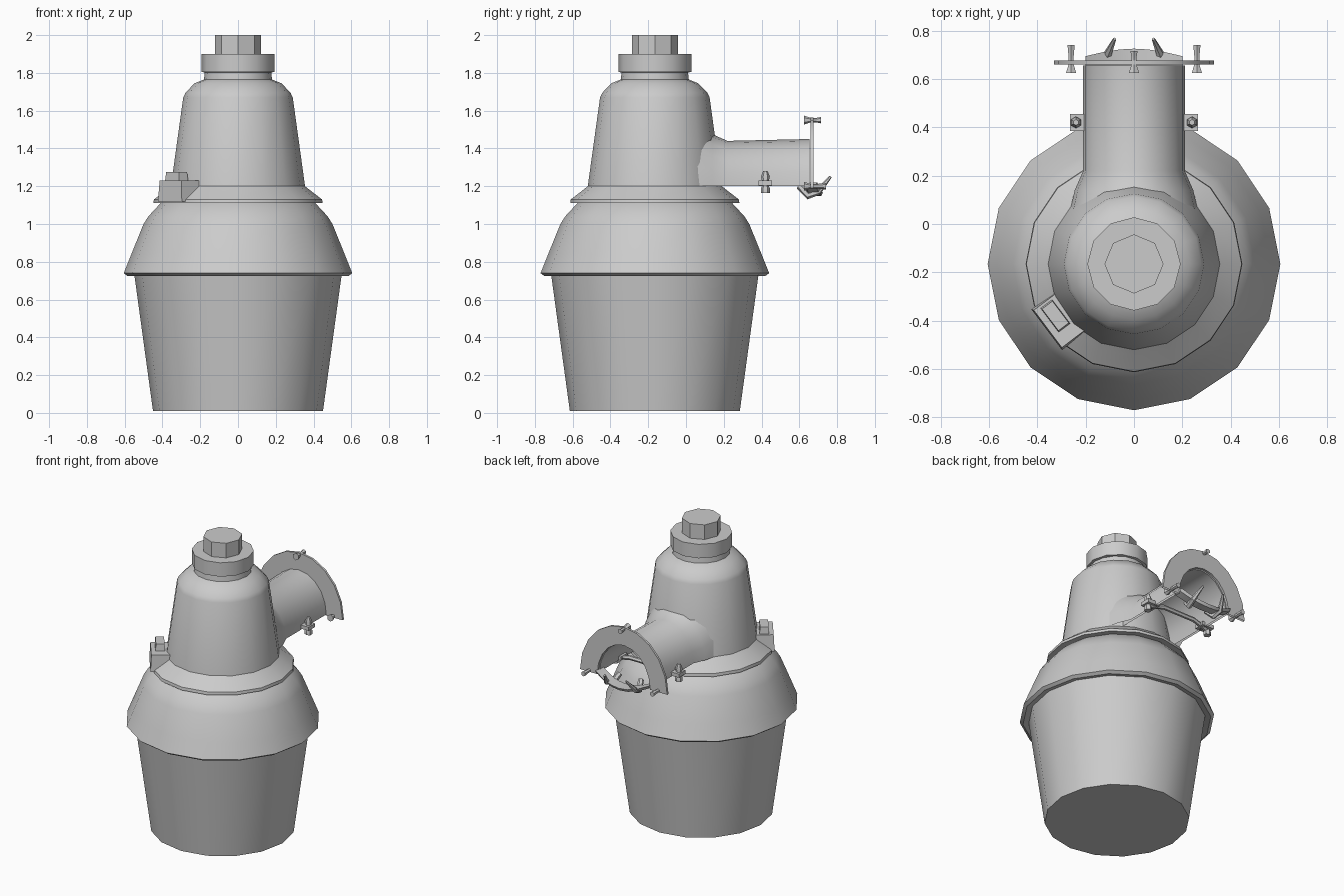
import bpy, bmesh, math
from mathutils import Vector, Matrix

if "Cube" in bpy.data.objects:
    bpy.data.objects.remove(bpy.data.objects["Cube"])

CY = -0.165  # lamp axis in y


def make(name, verts, faces, angle=40):
    me = bpy.data.meshes.new(name)
    me.from_pydata([tuple(v) for v in verts], [], faces)
    bm = bmesh.new()
    bm.from_mesh(me)
    bmesh.ops.recalc_face_normals(bm, faces=bm.faces)
    bm.to_mesh(me)
    bm.free()
    ob = bpy.data.objects.new(name, me)
    bpy.context.collection.objects.link(ob)
    bpy.ops.object.select_all(action='DESELECT')
    ob.select_set(True)
    bpy.context.view_layer.objects.active = ob
    bpy.ops.object.shade_smooth_by_angle(angle=math.radians(angle))
    return ob


def loft(name, rings, closed=True, caps=(False, False), angle=40):
    n = len(rings[0])
    verts = [v for r in rings for v in r]
    faces = [(i*n + j, i*n + (j+1) % n, (i+1)*n + (j+1) % n, (i+1)*n + j)
             for i in range(len(rings)-1) for j in range(n if closed else n-1)]
    if caps[0]:
        faces.append(tuple(range(n)))
    if caps[1]:
        faces.append(tuple(range((len(rings)-1)*n, len(rings)*n)))
    return make(name, verts, faces, angle)


def lathe(name, profile, sides=16, caps=(False, False)):
    def ring(r, z):
        return [(r*math.sin(2*math.pi*k/sides), CY - r*math.cos(2*math.pi*k/sides), z)
                for k in range(sides)]
    return loft(name, [ring(*p) for p in profile], caps=caps)


def rod(name, points, radii, sides=6):
    pts = [Vector(p) for p in points]
    rings = []
    for i, p in enumerate(pts):
        d = (pts[min(i+1, len(pts)-1)] - pts[max(i-1, 0)]).normalized()
        side = d.cross(Vector((1, 0, 0)) if abs(d.x) < 0.8 else Vector((0, 0, 1))).normalized()
        up = d.cross(side)
        rings.append([p + radii[i]*(side*math.cos(a) + up*math.sin(a))
                      for a in [2*math.pi*k/sides for k in range(sides)]])
    return loft(name, rings, caps=(True, True))


def box(name, size, taper, loc, rot):
    m = Matrix.Translation(loc) @ Matrix.Rotation(rot, 4, 'Z')
    rings = []
    for z, s in ((0, 1), (size[2], taper)):
        rings.append([m @ Vector((x*size[0]/2*s, y*size[1]/2*s, z))
                      for x, y in ((-1, -1), (1, -1), (1, 1), (-1, 1))])
    return loft(name, rings, caps=(True, True))


# Lamp body, from the refractor up to the photocell
lathe("refractor", [(0.45, 0.01), (0.55, 0.74)], caps=(True, False))
lathe("reflector_dome", [(0.54, 0.735), (0.585, 0.725), (0.605, 0.74), (0.565, 0.84),
                         (0.50, 1.0), (0.475, 1.04), (0.41, 1.11), (0.36, 1.13)])
lathe("housing", [(0.39, 1.115), (0.448, 1.11), (0.445, 1.13), (0.38, 1.18), (0.355, 1.20),
                  (0.29, 1.67), (0.278, 1.695), (0.23, 1.745), (0.18, 1.765), (0.175, 1.81)], caps=(False, True))
lathe("collar", [(0.165, 1.80), (0.193, 1.805), (0.193, 1.90), (0.12, 1.90)], 12, (True, True))
lathe("photocell", [(0.122, 1.89), (0.122, 2.0)], 8, (True, True))

# Arched arm, open underneath, flaring into the housing
STEPS = 10


def arch(y, hw, h, base=1.2):
    return [(-hw*math.cos(math.pi*k/STEPS), y, base + h*math.sin(math.pi*k/STEPS))
            for k in range(STEPS+1)]


outer = [arch(0.03, 0.27, 0.37), arch(0.14, 0.245, 0.275), arch(0.22, 0.21, 0.24), arch(0.655, 0.21, 0.25)]
inner = [arch(0.655, 0.195, 0.235), arch(0.1, 0.195, 0.235)]
loft("arm", outer + inner, closed=False)

# Arch-shaped mounting plate
loft("mounting_plate", [arch(y, hw, h, 1.19) for y, hw, h in
                        ((0.66, 0.2, 0.25), (0.66, 0.33, 0.375), (0.675, 0.33, 0.375),
                         (0.675, 0.2, 0.25), (0.66, 0.2, 0.25))], closed=False, angle=30)


# Screws through the plate, teardrop heads at both ends
def screw(name, x, z):
    rod(name, [(x, 0.625, z), (x, 0.66, z), (x, 0.69, z), (x, 0.74 if x else 0.715, z)],
        [0.024, 0.012, 0.012, 0.017])


screw("top_screw", 0, 1.55)
for s, side in ((-1, "left"), (1, "right")):
    screw(side + "_screw", 0.26*s, 1.20)
    # strap prong pointing backward
    rod(side + "_prong", [(0.08*s, 0.60, 1.20), (0.10*s, 0.65, 1.15), (0.11*s, 0.70, 1.17),
                          (0.08*s, 0.765, 1.25)], [0.018, 0.02, 0.018, 0.007])
    # clamp bolt and lug beside the arm
    rod(side + "_clamp_bolt", [(0.24*s, 0.42, z) for z in (1.165, 1.19, 1.21, 1.25, 1.28)],
        [0.024, 0.024, 0.013, 0.024, 0.012])
    box(side + "_clamp_lug", (0.09, 0.07, 0.025), 1, (0.22*s, 0.42, 1.205), 0)

# Curved pipe strap beneath the arm mouth
strap = [(x, 0.66 + 0.03*math.cos(x*8), 1.135 + 1.4*x*x) for x in (-0.2, -0.13, -0.06, 0, 0.06, 0.13, 0.2)]
loft("pipe_strap", [[(x, y-0.045, z+0.03), (x, y+0.035, z+0.03), (x, y+0.025, z+0.012), (x, y-0.03, z+0.012)]
                    for x, y, z in strap], caps=(True, True))
rod("strap_cross_bar", [(-0.24, 0.42, 1.2), (-0.12, 0.43, 1.23), (0.12, 0.43, 1.23), (0.24, 0.42, 1.2)],
    [0.015]*4)

# Latch at the front left of the flange
rot = math.radians(-53)
box("latch_base", (0.21, 0.14, 0.11), 0.92, (-0.305, -0.395, 1.12), rot)
box("latch_button", (0.125, 0.06, 0.05), 0.9, (-0.325, -0.38, 1.225), rot)
